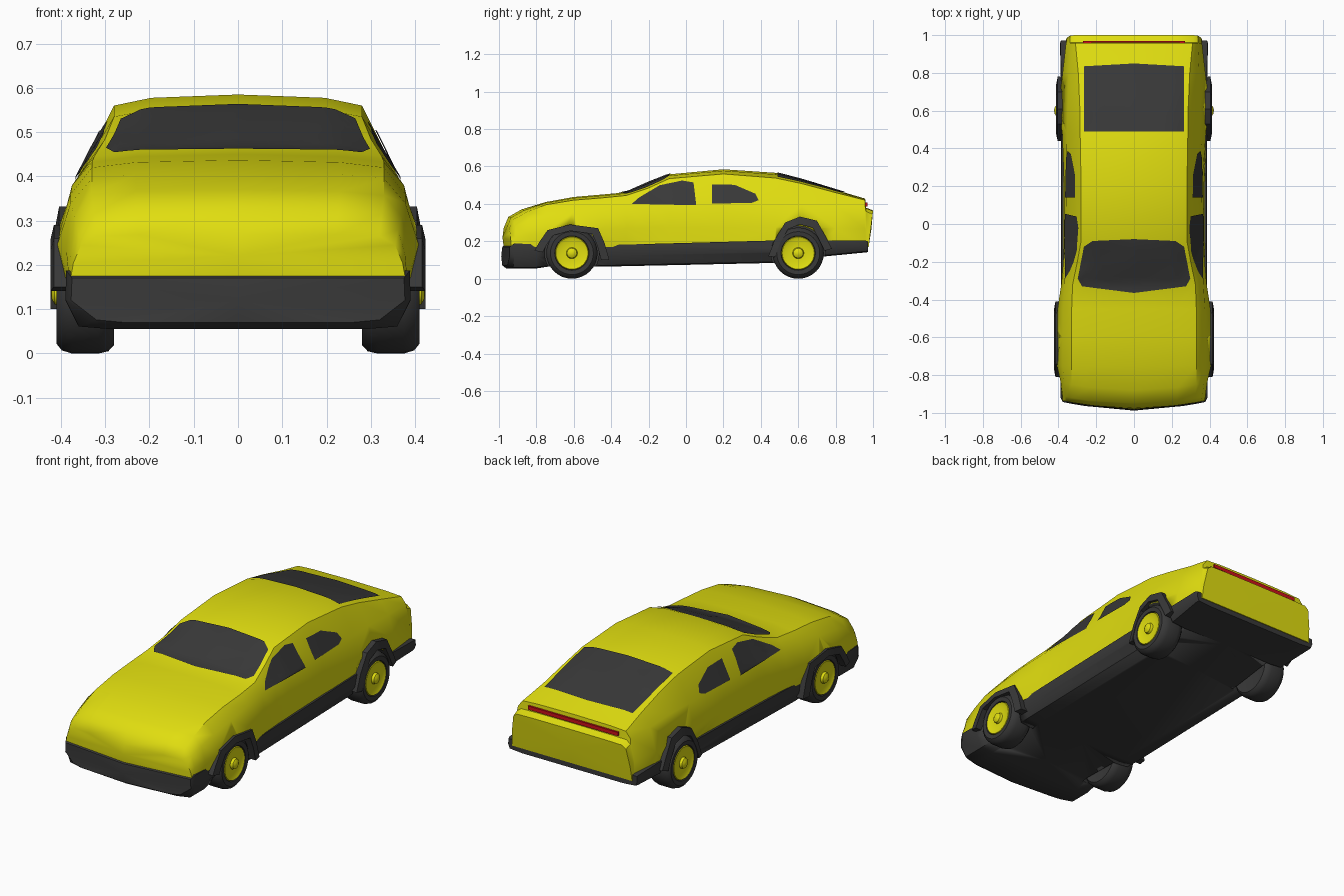
import bpy, bmesh, math
from mathutils import Vector
from mathutils.bvhtree import BVHTree

if "Cube" in bpy.data.objects:
    bpy.data.objects.remove(bpy.data.objects["Cube"])


def material(name, rgb):
    m = bpy.data.materials.new(name)
    m.diffuse_color = (*rgb, 1)
    m.use_nodes = True
    m.node_tree.nodes["Principled BSDF"].inputs["Base Color"].default_value = m.diffuse_color
    return m


YELLOW = material("yellow_paint", (0.75, 0.73, 0.005))
DARK = material("dark_trim", (0.04, 0.04, 0.04))
RED = material("red_lamp", (0.6, 0.005, 0.01))


def finish(bm, name, mat, angle=40):
    bmesh.ops.recalc_face_normals(bm, faces=bm.faces[:])
    me = bpy.data.meshes.new(name)
    bm.to_mesh(me)
    bm.free()
    ob = bpy.data.objects.new(name, me)
    bpy.context.collection.objects.link(ob)
    me.materials.append(mat)
    bpy.ops.object.select_all(action='DESELECT')
    ob.select_set(True)
    bpy.context.view_layer.objects.active = ob
    bpy.ops.object.shade_smooth_by_angle(angle=math.radians(angle))
    return ob


def loft(sections):
    """Skin symmetric sections; each is (y, half outline from top centre to bottom centre)."""
    bm = bmesh.new()
    rings = []
    for y, half in sections:
        full = half + [(-x, z) for x, z in half[-2:0:-1]]
        ring = []
        for x, z in full:
            yy = y
            if y < -0.85:                      # bowed nose
                yy += 0.04 * (x / 0.38) ** 2
            if y > 0.99:                       # tail leans in towards the bottom
                yy -= 0.12 * (half[0][1] - z)
            ring.append(bm.verts.new((x, yy, z)))
        rings.append(ring)
    n = len(rings[0])
    for a, b in zip(rings, rings[1:]):
        for i in range(n):
            j = (i + 1) % n
            bm.faces.new((a[i], a[j], b[j], b[i]))
    for ring in (rings[0], rings[-1]):
        zs = [v.co.z for v in ring]
        ys = [v.co.y for v in ring]
        y = min(ys) - 0.006 if ys[0] < 0 else sum(ys) / n
        c = bm.verts.new((0, y, (max(zs) + min(zs)) / 2))
        for i in range(n):
            bm.faces.new((ring[i], ring[(i + 1) % n], c))
    bmesh.ops.recalc_face_normals(bm, faces=bm.faces[:])
    return bm


# Painted body: y, centre z, roof edge x z, belt x z, bulge x, sill x
BODY = [
    (-.975, .27, .32, .265, .355, .245, .372, .378),
    (-.95, .33, .325, .318, .362, .28, .378, .382),
    (-.88, .37, .33, .357, .37, .31, .388, .385),
    (-.75, .41, .33, .395, .378, .34, .408, .395),
    (-.60, .437, .33, .42, .378, .36, .415, .40),
    (-.45, .45, .33, .432, .375, .38, .405, .39),
    (-.32, .462, .325, .445, .368, .39, .385, .38),
    (-.20, .515, .30, .485, .363, .395, .375, .375),
    (-.09, .558, .28, .535, .362, .40, .37, .375),
    (.20, .585, .28, .56, .36, .40, .37, .375),
    (.48, .566, .285, .538, .355, .40, .38, .375),
    (.62, .53, .287, .508, .35, .40, .40, .38),
    (.80, .475, .295, .46, .345, .39, .378, .375),
    (.958, .428, .31, .42, .338, .385, .36, .36),
    (.962, .38, .315, .377, .34, .36, .358, .36),
    (1.0, .365, .315, .362, .338, .345, .355, .36),
]
sections = []
for y, zc, we, ze, wb, zb, wl, ws in BODY:
    sections.append((y, [(0, zc), (.7 * we, zc - .3 * (zc - ze)), (we, ze), (wb, zb),
                         (wl, .17 + .45 * (zb - .17)), (ws, .17), (0, .17)]))
bm = loft(sections)
surface = BVHTree.FromBMesh(bm)
body = finish(bm, "body", YELLOW)

# Dark lower body with bumpers and sills: y, top z, bottom z, top x, bottom x
LOWER = [
    (-.982, .17, .07, .375, .32), (-.96, .188, .055, .388, .36), (-.80, .185, .055, .388, .36),
    (-.70, .18, .07, .385, .35), (-.42, .18, .065, .385, .36), (.50, .205, .085, .385, .36),
    (.75, .205, .12, .385, .365), (.955, .205, .14, .39, .38), (.972, .20, .142, .385, .378),
]
low = [(y, [(0, zt), (wt, zt), (wt + .002, (zt + zb) / 2), (wb, zb + .006), (.8 * wb, zb), (0, zb)])
       for y, zt, zb, wt, wb in LOWER]
lower_body = finish(loft(low), "lower_body", DARK)


def window(name, outline, origin, mat=DARK):
    """Pane laid on the body; origin maps an outline point to a ray (start, direction)."""
    bm = bmesh.new()
    bm.faces.new([bm.verts.new((a, b, 0)) for a, b in outline])
    bmesh.ops.triangulate(bm, faces=bm.faces[:])
    bmesh.ops.subdivide_edges(bm, edges=bm.edges[:], cuts=9, use_grid_fill=True)
    for v in bm.verts:
        start, direction = origin(v.co.x, v.co.y)
        hit = surface.ray_cast(Vector(start), Vector(direction))[0]
        if hit:
            v.co = hit - Vector(direction) * 0.005
    return finish(bm, name, mat, 60)


def mirrored(half):
    return half + [(-x, y) for x, y in reversed(half) if x]


# Windscreen and rear window, seen from above
def from_top(x, y):
    return (x, y, 2), (0, 0, -1)


window("windscreen", mirrored([(0, -.365), (.275, -.33), (.298, -.29), (.265, -.12),
                               (.22, -.09), (0, -.08)]), from_top)
window("rear_window", mirrored([(0, .85), (.265, .835), (.265, .49), (0, .49)]), from_top)

# Side windows
FRONT_GLASS = [(-.29, .40), (-.25, .435), (-.14, .50), (-.02, .525), (.04, .515), (.055, .393)]
REAR_GLASS = [(.14, .402), (.14, .505), (.26, .502), (.37, .455), (.388, .42), (.35, .405)]
for side, s in (("right", 1), ("left", -1)):
    for name, outline in (("front", FRONT_GLASS), ("rear", REAR_GLASS)):
        window(f"{side}_{name}_side_window", outline,
               lambda y, z, s=s: ((2 * s, y, z), (-s, 0, 0)))


# Wheels: lathed about the axle
def lathe(name, profile, s, cy, mat, steps=32):
    bm = bmesh.new()
    verts = [bm.verts.new((s * x, cy, .137 + r)) for r, x in profile]
    edges = [bm.edges.new(p) for p in zip(verts, verts[1:])]
    bmesh.ops.spin(bm, geom=verts + edges, cent=(0, cy, .137), axis=(1, 0, 0),
                   angle=2 * math.pi, steps=steps)
    bmesh.ops.remove_doubles(bm, verts=bm.verts[:], dist=1e-4)
    return finish(bm, name, mat)


def arch(name, outer, s, cy, x_out):
    """Flared trim band around a wheel opening."""
    inner = [(cy + (y - cy) * .78, .1 + (z - .1) * .82) for y, z in outer]
    bm = bmesh.new()
    rows = [[bm.verts.new((s * x, y, z)) for y, z in pts]
            for x, pts in ((.34, outer), (x_out - .008, outer), (x_out, inner), (.34, inner))]
    for k in range(4):
        a, b = rows[k], rows[(k + 1) % 4]
        for i in range(len(outer) - 1):
            bm.faces.new((a[i], a[i + 1], b[i + 1], b[i]))
    for i in (0, -1):
        bm.faces.new([r[i] for r in rows])
    finish(bm, name, DARK, 30)


TYRE = [(0, .285), (.09, .285), (.118, .28), (.132, .293), (.137, .315), (.137, .375),
        (.13, .398), (.115, .41), (.092, .408), (.088, .395), (0, .395)]
HUB = [(.09, .396), (.086, .408), (.07, .401), (.03, .401), (.026, .414), (.014, .421), (0, .423)]
ARCHES = {
    "front": (-.61, .424, [(-.81, .15), (-.785, .195), (-.74, .26), (-.62, .29), (-.47, .27),
                           (-.435, .19), (-.41, .10)]),
    "rear": (.60, .412, [(.44, .12), (.475, .21), (.53, .30), (.61, .332), (.70, .31),
                         (.75, .22), (.78, .16)]),
}
for side, s in (("right", 1), ("left", -1)):
    for end, (cy, x_out, outer) in ARCHES.items():
        label = f"{side}_{end}"
        cutter = lathe(label + "_well_cutter", [(0, .27), (.145, .27), (.145, .5), (0, .5)], s, cy, DARK)
        cutter.hide_render = True
        cutter.hide_set(True)
        for ob in (body, lower_body):
            mod = ob.modifiers.new("wheel_well", 'BOOLEAN')
            mod.operation, mod.solver, mod.object = 'DIFFERENCE', 'EXACT', cutter
            mod.material_mode = 'TRANSFER'
        lathe(label + "_tyre", TYRE, s, cy, DARK)
        lathe(label + "_hub", HUB, s, cy, YELLOW)
        arch(label + "_arch_trim", outer, s, cy, x_out)

# Tail lamp strip under the deck lip
bm = bmesh.new()
bmesh.ops.create_cube(bm, size=1)
bmesh.ops.scale(bm, vec=(.54, .02, .02), verts=bm.verts[:])
bmesh.ops.translate(bm, vec=(0, .96, .397), verts=bm.verts[:])
finish(bm, "tail_lamp", RED, 30)
